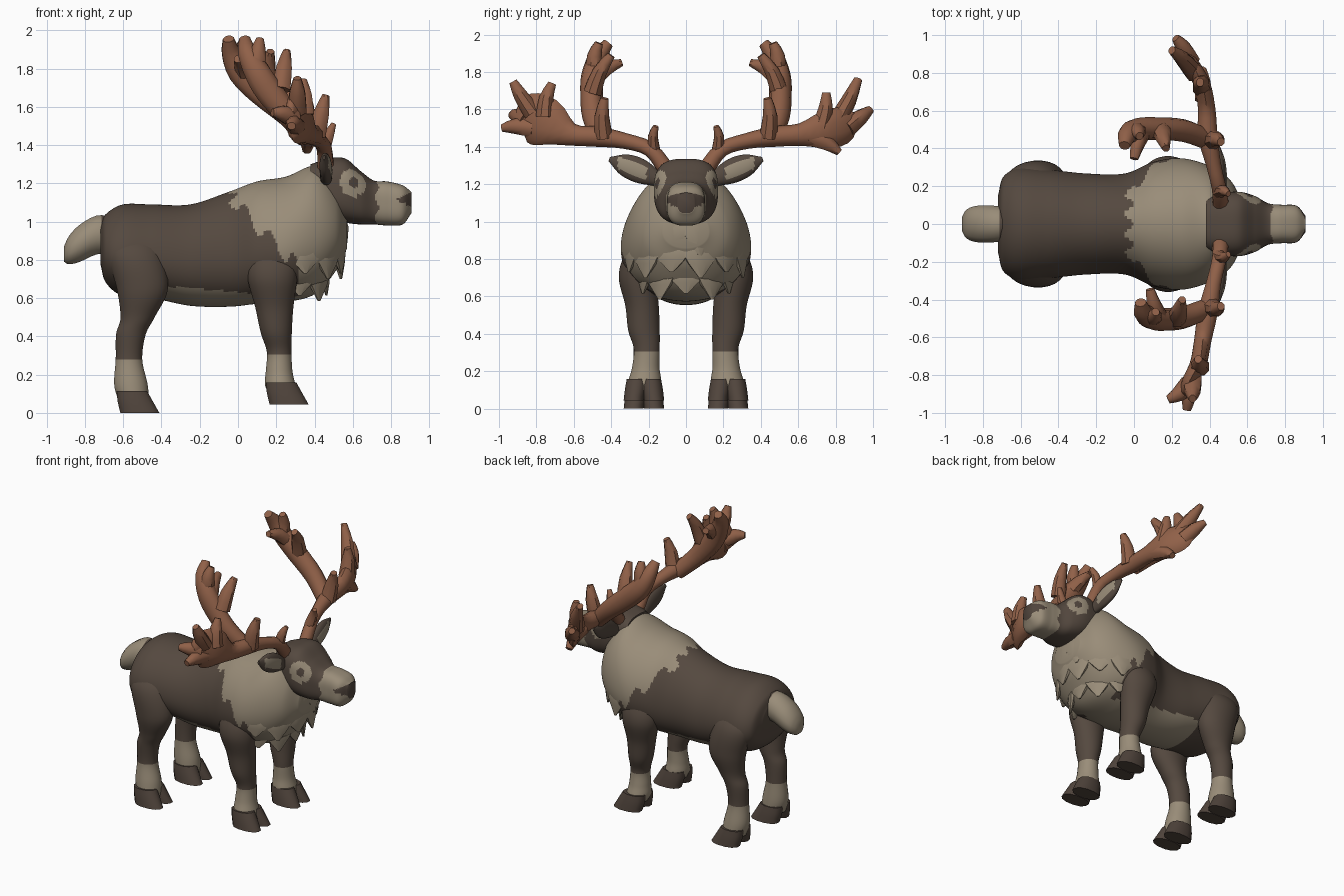
import bpy, bmesh, math
from mathutils import Vector

cube = bpy.data.objects.get("Cube")
if cube:
    bpy.data.objects.remove(cube, do_unlink=True)

X, Y, Z = Vector((1, 0, 0)), Vector((0, 1, 0)), Vector((0, 0, 1))


def make_material(name, rgb):
    m = bpy.data.materials.new(name)
    m.use_nodes = True
    m.diffuse_color = (*rgb, 1)
    m.node_tree.nodes["Principled BSDF"].inputs["Base Color"].default_value = (*rgb, 1)
    return m


MATS = [make_material("dark_brown_fur", (0.09, 0.066, 0.05)),
        make_material("beige_fur", (0.32, 0.265, 0.19)),
        make_material("antler_brown", (0.28, 0.118, 0.065)),
        make_material("hoof_brown", (0.08, 0.058, 0.045))]
DARK, BEIGE, ANTLER, HOOF = range(4)


def spline(keys, steps):
    """Catmull-Rom resampling of (x, y, z, radius_u, radius_v) keys."""
    k = [Vector(p) for p in keys]
    k = [k[0] * 2 - k[1]] + k + [k[-1] * 2 - k[-2]]
    out = []
    for i in range(1, len(k) - 2):
        a, b, c, d = k[i - 1:i + 3]
        for s in range(steps):
            t = s / steps
            out.append((b * 2 + (c - a) * t + (a * 2 - b * 5 + c * 4 - d) * t * t
                        + (b * 3 - a - c * 3 + d) * t ** 3) / 2)
    return out + [k[-2]]


def power(v, e):
    return math.copysign(abs(v) ** e, v)


def loft(name, keys, paint, n=10, steps=3, axes=None, ref=Z, e=1.0, taper=0.0):
    """Skin elliptical rings along a path; paint is a colour index or a rule."""
    pts = spline(keys, steps)
    bm = bmesh.new()
    rings = []
    for i, p in enumerate(pts):
        if axes:
            u, v = axes
        else:
            t = (pts[min(i + 1, len(pts) - 1)].xyz - pts[max(i - 1, 0)].xyz).normalized()
            u = t.cross(ref).normalized()
            v = u.cross(t)
        ring = []
        for j in range(n):
            th = math.tau * (j + 0.5) / n
            c, s = power(math.cos(th), e), power(math.sin(th), e)
            ring.append(bm.verts.new(p.xyz + u * (max(p[3], 0.004) * c * (1 - taper * s))
                                     + v * (max(p[4], 0.004) * s)))
        rings.append(ring)
    for r, q in zip(rings, rings[1:]):
        for j in range(n):
            bm.faces.new((r[j], r[(j + 1) % n], q[(j + 1) % n], q[j]))
    bm.faces.new(rings[0])
    bm.faces.new(rings[-1])
    bmesh.ops.recalc_face_normals(bm, faces=bm.faces)
    for f in bm.faces:
        f.material_index = paint(f.calc_center_median(), f.normal) if callable(paint) else paint
    mesh = bpy.data.meshes.new(name)
    bm.to_mesh(mesh)
    bm.free()
    for m in MATS:
        mesh.materials.append(m)
    ob = bpy.data.objects.new(name, mesh)
    bpy.context.collection.objects.link(ob)
    bpy.ops.object.select_all(action='DESELECT')
    ob.select_set(True)
    bpy.context.view_layer.objects.active = ob
    bpy.ops.object.shade_smooth_by_angle(angle=math.radians(45))


# Colour rules
def mane(c):
    points = 0.05 * math.cos((c.x - 0.17) * math.tau / 0.13)
    return c.x > -0.025 + 0.025 * math.cos(c.y * 60) and c.z > 1.08 - c.x + points


def torso_paint(c, n):
    chest = c.x > 0.32
    belly = c.x > -0.38 and c.z < 0.66 - 0.08 * (c.x + 0.35)
    return BEIGE if chest or belly or mane(c) else DARK


def face_paint(c, n):
    eye = math.dist((c.x, abs(c.y), c.z), (0.605, 0.155, 1.205))
    if eye < 0.028:
        return HOOF
    if eye < 0.074:
        return BEIGE
    if c.x > 0.82 and abs(c.z - 1.115) < (c.x - 0.82) * 0.45:
        return HOOF
    return BEIGE if c.x > 0.725 + 0.012 * math.sin(c.z * 60) else DARK


def ear_paint(c, n):
    inner = 0.21 < abs(c.y) < 0.365 and abs(c.z - 1.175 - 0.385 * abs(c.y)) < 0.034
    return BEIGE if n.x > 0.3 and inner else DARK


# Torso with neck: x, top, bottom, half width
profile = [(-0.72, 0.98, 0.78, 0.15), (-0.69, 1.04, 0.68, 0.25), (-0.6, 1.09, 0.61, 0.295),
           (-0.45, 1.09, 0.6, 0.285), (-0.25, 1.09, 0.56, 0.265), (-0.05, 1.155, 0.555, 0.265),
           (0.1, 1.21, 0.57, 0.325), (0.25, 1.235, 0.58, 0.345), (0.4, 1.29, 0.62, 0.305),
           (0.51, 1.2, 0.74, 0.23), (0.57, 1.06, 0.86, 0.12)]
loft("torso", [(x, 0, (t + b) / 2, w, (t - b) / 2) for x, t, b, w in profile], torso_paint,
     n=96, steps=14, axes=(Y, Z), e=0.96, taper=0.12)

# Head
skull = [(0.38, 1.3, 1.04, 0.14), (0.47, 1.33, 1.02, 0.165), (0.56, 1.33, 0.995, 0.17),
         (0.64, 1.265, 0.985, 0.148), (0.71, 1.215, 0.985, 0.11), (0.78, 1.21, 0.98, 0.102),
         (0.86, 1.19, 0.985, 0.097), (0.907, 1.155, 1.045, 0.045)]
loft("head", [(x, 0, (t + b) / 2, w, (t - b) / 2) for x, t, b, w in skull], face_paint,
     n=80, steps=12, axes=(Y, Z), e=0.7)

# Tail
loft("tail", [(-0.66, 0, 0.93, 0.09, 0.1), (-0.74, 0, 0.93, 0.1, 0.105),
              (-0.83, 0, 0.885, 0.1, 0.1), (-0.885, 0, 0.85, 0.08, 0.075),
              (-0.91, 0, 0.83, 0.04, 0.04)],
     lambda c, n: BEIGE if c.x < -0.7 else DARK, n=12, axes=(Y, Z))

# Layered chest ruff of broad overlapping locks
for row, (z, rx, ry, count) in enumerate([(0.98, 0.295, 0.295, 6), (0.86, 0.28, 0.305, 6),
                                          (0.745, 0.2, 0.23, 5)]):
    for i in range(count):
        a = math.radians(-70 + 140 * i / (count - 1))
        out = Vector((rx * math.cos(a), ry * math.sin(a), 0))
        drop = 0.13 + 0.03 * (i % 2)
        keys = [(*(Vector((0.25, 0, z + dz)) + out * k), thick, wide) for k, dz, thick, wide in
                ((0.88, 0.1, 0.03, 0.08), (1.0, -0.01, 0.035, 0.115), (1.06, -drop, 0.006, 0.01))]
        side = Vector((-math.sin(a), math.cos(a), 0))
        loft(f"ruff_lock_{row}_{i}", keys, BEIGE, n=8, steps=2, axes=(out.normalized(), side))

FRONT_LEG = [(0.19, 0.17, 0.95, 0.1, 0.07), (0.185, 0.24, 0.82, 0.13, 0.09),
             (0.18, 0.26, 0.7, 0.13, 0.1), (0.19, 0.235, 0.55, 0.1, 0.09),
             (0.2, 0.225, 0.42, 0.082, 0.085), (0.215, 0.21, 0.32, 0.065, 0.07),
             (0.215, 0.215, 0.22, 0.07, 0.074), (0.22, 0.22, 0.15, 0.08, 0.088),
             (0.235, 0.225, 0.1, 0.075, 0.085)]
HIND_LEG = [(-0.54, 0.11, 0.97, 0.11, 0.08), (-0.54, 0.215, 0.84, 0.145, 0.1),
            (-0.5, 0.24, 0.65, 0.135, 0.095), (-0.525, 0.225, 0.5, 0.09, 0.078),
            (-0.56, 0.22, 0.41, 0.078, 0.07), (-0.57, 0.215, 0.28, 0.07, 0.066),
            (-0.56, 0.22, 0.15, 0.088, 0.08), (-0.545, 0.225, 0.06, 0.08, 0.085)]


def leg(name, keys, side, floor, sock):
    keys = [(x, y * side, z, a, b) for x, y, z, a, b in keys]
    loft(name, keys, lambda c, n: BEIGE if c.z < sock or (c.z > 0.72 and mane(c)) else DARK,
         n=24, steps=7, axes=(X, Y))
    # Cloven hoof
    x, y = keys[-1][:2]
    for toe in (-1, 1):
        loft(f"{name}_hoof_{'inner' if toe * side < 0 else 'outer'}",
             [(x - 0.01, y + toe * 0.038, floor + 0.115, 0.082, 0.055),
              (x + 0.008, y + toe * 0.045, floor + 0.06, 0.095, 0.058),
              (x + 0.032, y + toe * 0.055, floor, 0.105, 0.055)],
             HOOF, n=12, axes=(X, Y), e=0.9)


def antler_tine(name, p, q, r, bend):
    p, q = Vector(p), Vector(q)
    ref = Y if abs((q - p).normalized().y) < 0.7 else X
    mid = (p + q) / 2 + Vector(bend)
    loft(name, [(*p, r, r), (*mid, r * 0.85, r * 0.8), (*q, r * 0.4, r * 0.45)],
         ANTLER, n=8, steps=2, ref=ref)


# Outer palm differs between the two antlers: centre height, half height, x shift
PALM = {1: (1.49, 0.1, 0.0), -1: (1.53, 0.13, -0.02)}
# Outer tines: root, tip
OUTER = {1: [((0.32, 0.8, 1.52), (0.2, 0.92, 1.76)), ((0.3, 0.86, 1.5), (0.22, 0.985, 1.6)),
             ((0.36, 0.72, 1.5), (0.35, 0.75, 1.69)), ((0.37, 0.66, 1.455), (0.36, 0.82, 1.37))],
         -1: [((0.31, 0.82, 1.58), (0.31, 0.925, 1.75)), ((0.3, 0.82, 1.5), (0.28, 0.985, 1.5)),
              ((0.35, 0.755, 1.56), (0.34, 0.715, 1.74)), ((0.29, 0.85, 1.54), (0.18, 0.93, 1.57))]}

for side, label in ((1, "left"), (-1, "right")):
    leg(f"{label}_front_leg", FRONT_LEG, side, 0.045, 0.31)
    leg(f"{label}_hind_leg", HIND_LEG, side, 0.0, 0.28)

    # Ear
    loft(f"{label}_ear", [(0.46, side * 0.14, 1.22, 0.03, 0.035),
                          (0.46, side * 0.24, 1.268, 0.033, 0.065),
                          (0.455, side * 0.33, 1.305, 0.028, 0.058),
                          (0.45, side * 0.41, 1.335, 0.006, 0.012)], ear_paint, n=28, steps=8)

    # Antler beam with flattened outer palm
    height, half, shift = PALM[side]
    beam = [(0.46, 0.1, 1.27, 0.045, 0.045), (0.45, 0.19, 1.385, 0.04, 0.04),
            (0.42, 0.32, 1.43, 0.042, 0.042), (0.39, 0.47, 1.455, 0.055, 0.055),
            (0.385 + shift, 0.61, 1.465, 0.048, 0.06), (0.36 + shift, 0.74, height, 0.046, half),
            (0.31 + shift, 0.84, height + 0.025, 0.04, half), (0.27, 0.9, 1.55, 0.028, 0.05)]
    loft(f"{label}_antler_beam", [(x, y * side, *r) for x, y, *r in beam], ANTLER, n=10)

    # Rear branch curling back and inward
    back = 0.0 if side > 0 else 0.085
    branch = [(0.38, 0.45, 1.44, 0.055, 0.055), (0.26, 0.495, 1.56, 0.065, 0.06),
              (0.12 + back / 2, 0.505, 1.68, 0.075, 0.06), (0.015 + back, 0.5, 1.78, 0.07, 0.06),
              (-0.035 + back, 0.47, 1.88, 0.052, 0.05), (-0.05 + back, 0.415, 1.955, 0.03, 0.028)]
    loft(f"{label}_antler_branch", [(x, y * side, *r) for x, y, *r in branch], ANTLER,
         n=10, ref=Y)

    tines = [((0.45, 0.17, 1.38), (0.5, 0.16, 1.51)), ((0.41, 0.44, 1.45), (0.46, 0.435, 1.66)),
             ((0.14 + back, 0.5, 1.69), (0.17 + back, 0.4, 1.89)),
             ((0.04 + back, 0.49, 1.77), (0.0 + back, 0.345, 1.85)),
             ((0.01 + back, 0.49, 1.8), (0.03 + back, 0.465, 1.955))] + OUTER[side]
    for i, (p, q) in enumerate(tines):
        antler_tine(f"{label}_antler_tine_{i}", (p[0], p[1] * side, p[2]),
                    (q[0], q[1] * side, q[2]), 0.035 if i == 0 else 0.052,
                    (0, 0.012 * side, 0.01))
